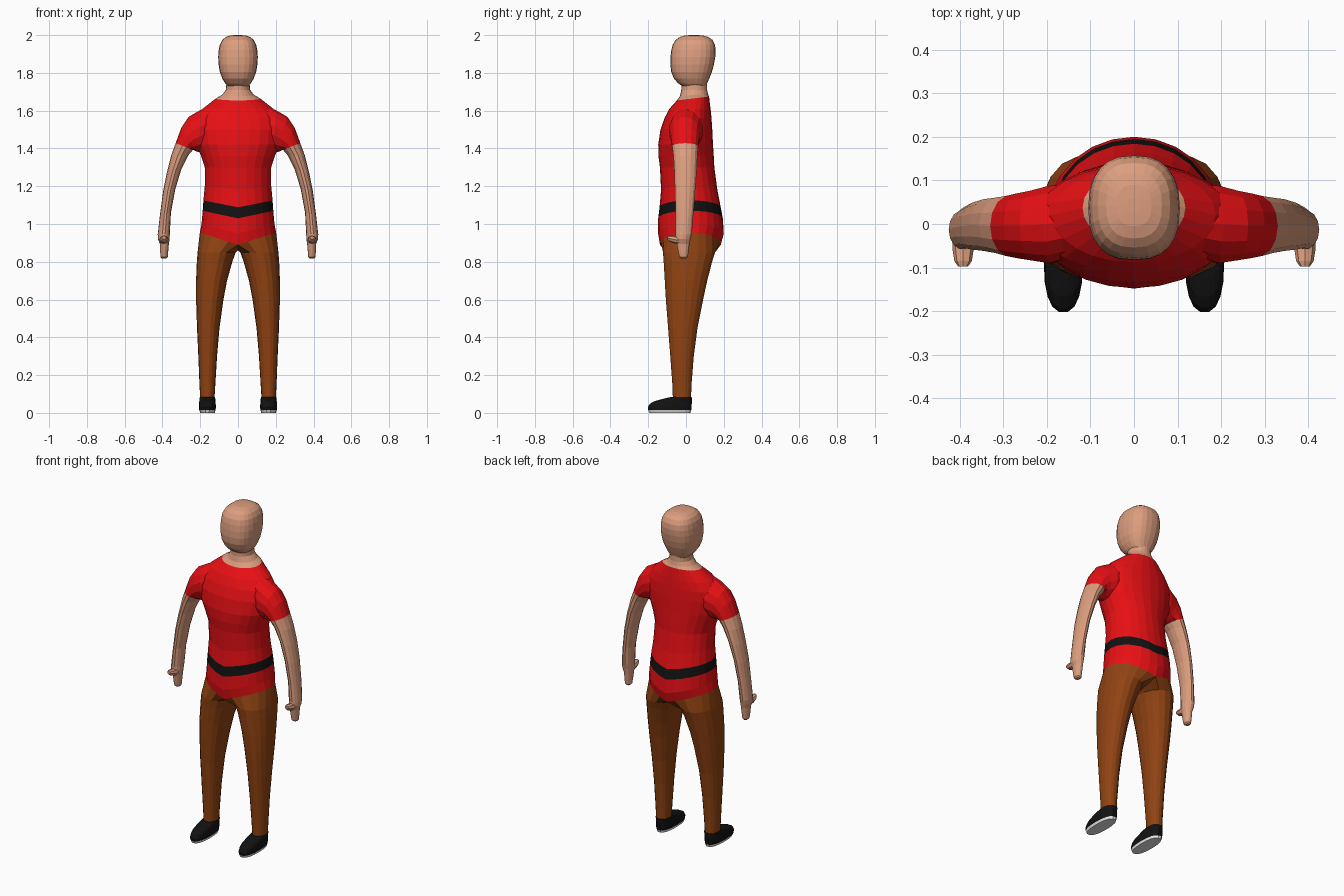
import bpy, bmesh, math


def material(name, color):
    m = bpy.data.materials.new(name)
    m.diffuse_color = (*color, 1)
    return m


SKIN = material("skin", (0.72, 0.34, 0.21))
RED = material("shirt red", (0.8, 0.005, 0.007))
BROWN = material("trouser brown", (0.28, 0.056, 0.006))
BLACK = material("black", (0.006, 0.006, 0.006))
WHITE = material("sole white", (0.8, 0.8, 0.8))


def power(v, p):
    return math.copysign(abs(v) ** (2 / p), v)


def oval(z, x0, x1, y0, y1, n, p=2.0, start=0.0):
    """Horizontal closed ring filling the given x and y range."""
    pts = []
    for i in range(n):
        t = math.radians(start + 360 * i / n)
        pts.append(((x0 + x1) / 2 + (x1 - x0) / 2 * power(math.cos(t), p),
                    (y0 + y1) / 2 + (y1 - y0) / 2 * power(math.sin(t), p), z))
    return pts


def limb_ring(outer, inner, y0, y1, n=14):
    """Tilted ring through an outer and an inner point in the xz plane."""
    pts = []
    for i in range(n):
        t = 2 * math.pi * i / n
        k = (1 + math.cos(t)) / 2
        pts.append((inner[0] + (outer[0] - inner[0]) * k,
                    (y0 + y1) / 2 + (y1 - y0) / 2 * math.sin(t),
                    inner[1] + (outer[1] - inner[1]) * k))
    return pts


def strip(bm, a, b, mat, closed=True):
    n = min(len(a), len(b))
    for i in range(n if closed else n - 1):
        j = (i + 1) % n
        bm.faces.new((a[i], a[j], b[j], b[i])).material_index = mat


def finish(name, bm, mats, mirror):
    me = bpy.data.meshes.new(name)
    bm.to_mesh(me)
    bm.free()
    for m in mats:
        me.materials.append(m)
    ob = bpy.data.objects.new(name, me)
    bpy.context.collection.objects.link(ob)
    if mirror:
        mod = ob.modifiers.new("mirror", 'MIRROR')
        mod.merge_threshold = 0.0005
    return ob


def solid(name, rings, mats, index, mirror=True):
    """Closed loft; index(i) gives the material slot of band i."""
    bm = bmesh.new()
    vs = [[bm.verts.new(p) for p in r] for r in rings]
    for i in range(len(vs) - 1):
        strip(bm, vs[i], vs[i + 1], index(i))
    bm.faces.new(vs[0]).material_index = index(0)
    bm.faces.new(vs[-1]).material_index = index(len(vs) - 2)
    bmesh.ops.recalc_face_normals(bm, faces=bm.faces[:])
    return finish(name, bm, mats, mirror)


# Body: one leg, half the torso and half the neck, mirrored
HALF, INNER = 12, 5
LEG = [  # z, inner x, outer x, front y, back y
    (0.07, 0.125, 0.2, -0.07, 0.027), (0.15, 0.12, 0.204, -0.073, 0.03),
    (0.3, 0.111, 0.21, -0.084, 0.042), (0.45, 0.098, 0.217, -0.096, 0.062),
    (0.6, 0.077, 0.222, -0.108, 0.092), (0.7, 0.058, 0.222, -0.114, 0.114),
    (0.8, 0.03, 0.218, -0.12, 0.14), (0.85, 0.012, 0.214, -0.124, 0.156)]
TORSO = [  # z, half width, front y, back y, dip at the middle, backward rise
    (0.955, 0.202, -0.138, 0.184, 0.065, 0), (1.0, 0.193, -0.148, 0.2, 0.05, 0),
    (1.07, 0.187, -0.147, 0.195, 0.04, 0), (1.125, 0.183, -0.14, 0.184, 0.037, 0),
    (1.2, 0.176, -0.132, 0.166, 0.02, 0), (1.3, 0.176, -0.138, 0.15, 0, 0),
    (1.36, 0.195, -0.146, 0.147, 0, 0), (1.42, 0.222, -0.147, 0.143, 0, 0),
    (1.5, 0.235, -0.135, 0.139, 0, 0), (1.56, 0.225, -0.114, 0.135, 0, 0),
    (1.61, 0.187, -0.088, 0.13, 0, 0), (1.66, 0.118, -0.048, 0.122, 0, 0.12),
    (1.68, 0.085, -0.032, 0.116, 0, 0.08), (1.71, 0.064, -0.025, 0.112, 0, 0),
    (1.76, 0.06, -0.025, 0.11, 0, 0)]


def half_ring(z, w, y0, y1, dip, rise):
    pts = []
    for i in range(HALF + 1):
        t = math.pi * (i / HALF - 0.5)
        c = math.cos(t) if 0 < i < HALF else 0.0
        y = (y0 + y1) / 2 + (y1 - y0) / 2 * math.sin(t)
        pts.append((w * c, y, z - dip * (1 - c) + rise * y))
    return pts


bm = bmesh.new()
legs = [[bm.verts.new(p) for p in oval(*r, HALF + 1 + INNER, 2.1, -120)] for r in LEG]
torso = [[bm.verts.new(p) for p in half_ring(*r)] for r in TORSO]
# Crotch arc running from the back of the hem to the front
back, front = torso[0][-1].co, torso[0][0].co
crotch = []
for k in range(1, INNER + 1):
    p = back.lerp(front, k / (INNER + 1))
    p.z -= 0.03 * math.sin(math.pi * k / (INNER + 1))
    crotch.append(bm.verts.new(p))
loops = legs + [torso[0] + crotch]
for a, b in zip(loops, loops[1:]):
    strip(bm, a, b, 1)
for i in range(len(torso) - 1):
    # belt band, then shirt, then bare neck
    strip(bm, torso[i], torso[i + 1], 3 if i == 2 else 0 if i >= 11 else 2, False)
finish("body", bm, [SKIN, BROWN, RED, BLACK], True)

# Head
HEAD = [  # z, half width, front y, back y
    (1.73, 0.056, -0.02, 0.105), (1.745, 0.068, -0.042, 0.112),
    (1.77, 0.083, -0.064, 0.123), (1.805, 0.096, -0.078, 0.137),
    (1.845, 0.103, -0.083, 0.148), (1.885, 0.105, -0.082, 0.155),
    (1.92, 0.102, -0.078, 0.157), (1.95, 0.096, -0.07, 0.153),
    (1.975, 0.083, -0.054, 0.14), (1.99, 0.064, -0.033, 0.118),
    (1.998, 0.04, -0.005, 0.09), (2.0, 0.015, 0.025, 0.06)]
solid("head", [oval(z, -w, w, a, b, 24, 2.5) for z, w, a, b in HEAD],
      [SKIN], lambda i: 0, False)

# Arms with sleeves and hands
ARM = [  # outer point, inner point, front y, back y
    ((0.12, 1.64), (0.12, 1.42), -0.07, 0.09),
    ((0.205, 1.6), (0.18, 1.385), -0.092, 0.09),
    ((0.262, 1.567), (0.205, 1.38), -0.085, 0.078),
    ((0.3, 1.51), (0.222, 1.385), -0.08, 0.072),
    ((0.33, 1.428), (0.238, 1.393), -0.075, 0.066),
    ((0.355, 1.36), (0.262, 1.365), -0.068, 0.062),
    ((0.377, 1.27), (0.3, 1.29), -0.063, 0.058),
    ((0.397, 1.17), (0.332, 1.185), -0.06, 0.05),
    ((0.413, 1.05), (0.355, 1.06), -0.056, 0.04),
    ((0.425, 0.945), (0.361, 0.95), -0.058, 0.032),
    ((0.424, 0.92), (0.362, 0.92), -0.058, 0.025),
    ((0.414, 0.895), (0.366, 0.895), -0.05, 0.02),
    ((0.412, 0.85), (0.37, 0.85), -0.042, 0.014),
    ((0.41, 0.825), (0.372, 0.825), -0.036, 0.01),
    ((0.402, 0.817), (0.38, 0.817), -0.024, 0.002)]
solid("arm", [limb_ring(*r) for r in ARM], [RED, SKIN], lambda i: 0 if i < 4 else 1)

# Thumbs
thumb = []
for y, z, r in ((-0.02, 0.915, 0.026), (-0.06, 0.917, 0.024),
                (-0.085, 0.923, 0.02), (-0.098, 0.928, 0.011)):
    thumb.append([(0.392 + r * math.cos(i * math.pi / 4), y,
                   z + 0.85 * r * math.sin(i * math.pi / 4)) for i in range(8)])
solid("thumb", thumb, [SKIN], lambda i: 0)

# Shoes with pale soles
SHOE = [  # z, inner x, outer x, front y, back y
    (0.0, 0.123, 0.2, -0.195, 0.025), (0.014, 0.119, 0.205, -0.201, 0.029),
    (0.03, 0.117, 0.207, -0.203, 0.031), (0.048, 0.118, 0.206, -0.193, 0.032),
    (0.062, 0.119, 0.205, -0.168, 0.032), (0.074, 0.12, 0.204, -0.125, 0.032),
    (0.083, 0.122, 0.202, -0.085, 0.031)]
solid("shoe", [oval(*r, 18, 2.4) for r in SHOE], [WHITE, BLACK],
      lambda i: 0 if i == 0 else 1)
